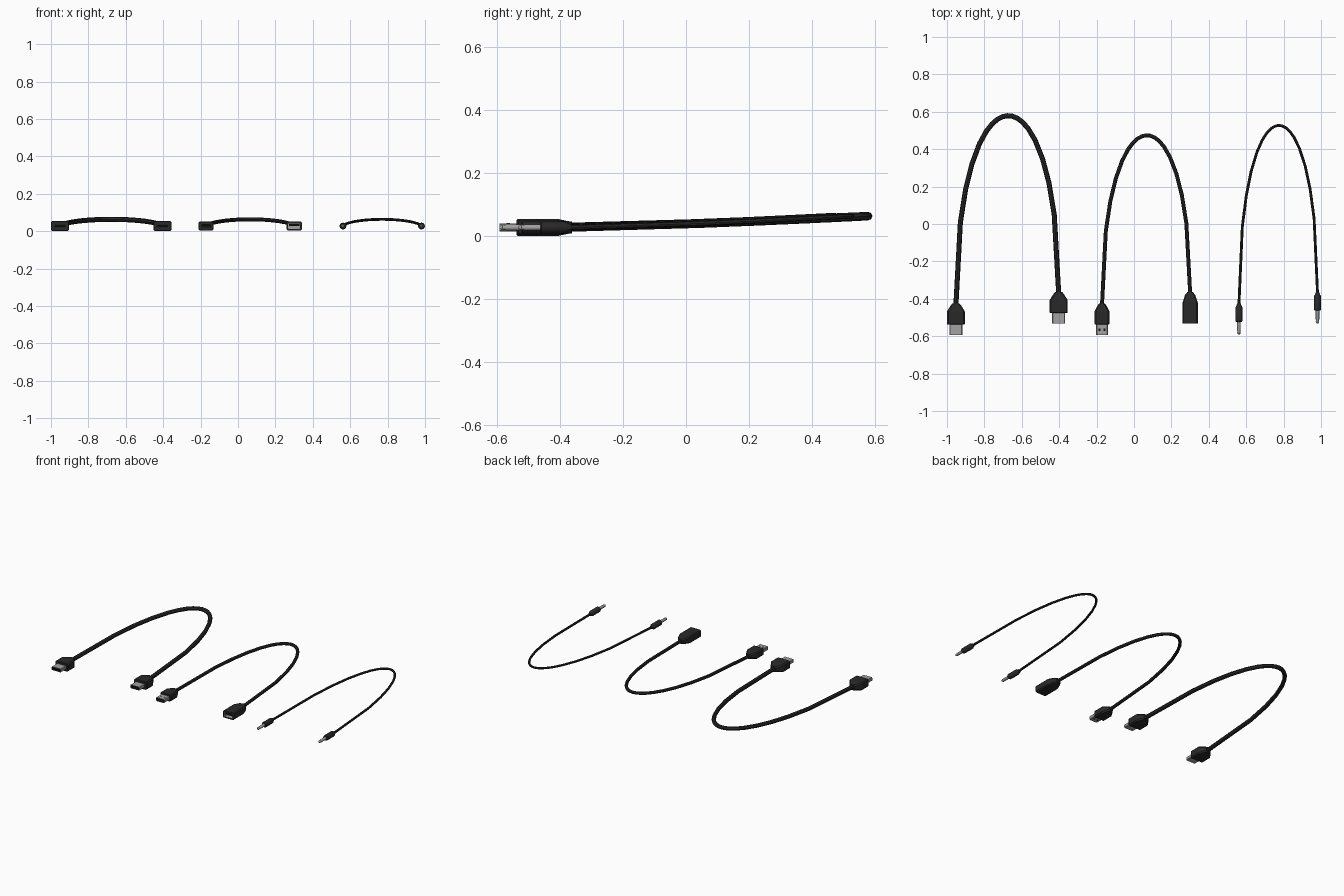
import bpy, bmesh, math
from mathutils import Vector

if "Cube" in bpy.data.objects:
    bpy.data.objects.remove(bpy.data.objects["Cube"])

def mat(name, r, g, b):
    m = bpy.data.materials.new(name)
    m.diffuse_color = (r, g, b, 1)
    m.use_nodes = True
    m.node_tree.nodes["Principled BSDF"].inputs["Base Color"].default_value = m.diffuse_color
    return m

BLACK = mat("black rubber", .022, .022, .022)
METAL = mat("grey metal", .36, .36, .36)
DARK = mat("dark plastic", .008, .008, .008)
ZC = .0275  # height of every connector axis

def rect(w, h, c):
    """Chamfered rectangle cross-section."""
    a, b = w / 2, h / 2
    return [(a, b - c), (a - c, b), (c - a, b), (-a, b - c),
            (-a, c - b), (c - a, -b), (a - c, -b), (a, c - b)]

def disc(r, n=12):
    return [(r * math.cos(2 * math.pi * i / n), r * math.sin(2 * math.pi * i / n)) for i in range(n)]

def loft(name, x, rings, mats, seg_mats=None, smooth=False):
    """Skin a list of (y, section) rings, capped at both ends."""
    bm = bmesh.new()
    vs = [[bm.verts.new((x + px, y, ZC + pz)) for px, pz in sec] for y, sec in rings]
    n = len(vs[0])
    for k in range(len(vs) - 1):
        for i in range(n):
            j = (i + 1) % n
            f = bm.faces.new((vs[k][i], vs[k][j], vs[k + 1][j], vs[k + 1][i]))
            f.material_index = seg_mats[k] if seg_mats else 0
    bm.faces.new(vs[0])
    f = bm.faces.new(vs[-1])
    f.material_index = seg_mats[-1] if seg_mats else 0
    bmesh.ops.recalc_face_normals(bm, faces=bm.faces)
    me = bpy.data.meshes.new(name)
    bm.to_mesh(me)
    bm.free()
    for m in mats:
        me.materials.append(m)
    o = bpy.data.objects.new(name, me)
    bpy.context.collection.objects.link(o)
    if smooth:
        finish(o)
    return o

def finish(o):
    bpy.ops.object.select_all(action='DESELECT')
    o.select_set(True)
    bpy.context.view_layer.objects.active = o
    if o.type == 'CURVE':
        bpy.ops.object.convert(target='MESH')
    bpy.ops.object.shade_smooth_by_angle(angle=math.radians(40))

def cable(name, x0, y0, x1, y1, apex, r):
    """Arched cable: long straight legs, finer steps round the bend."""
    h = (apex - (y0 + y1) / 8) / .75
    half = [0, .125, .19, .25, .31, .36, .4, .435, .47]
    ts = half + [.5] + [1 - t for t in reversed(half)]
    pts = [Vector((x0, y0 - .02, ZC))]
    for t in ts:
        s = 1 - t
        u = 3 * t * t * s + t ** 3
        y = s ** 3 * y0 + 3 * t * s * h + t ** 3 * y1
        pts.append(Vector((x0 + (x1 - x0) * u, y, ZC + .036 * (4 * t * s) ** 1.3)))
    pts.append(Vector((x1, y1 - .02, ZC)))
    cu = bpy.data.curves.new(name, 'CURVE')
    cu.dimensions = '3D'
    cu.bevel_depth, cu.bevel_resolution, cu.use_fill_caps = r, 2, True
    sp = cu.splines.new('POLY')
    sp.points.add(len(pts) - 1)
    for p, v in zip(sp.points, pts):
        p.co = (*v, 1)
    cu.materials.append(BLACK)
    o = bpy.data.objects.new(name, cu)
    bpy.context.collection.objects.link(o)
    finish(o)

def flat_plug(name, x, y, w, h, neck, shell_w, shell_h, tongue_z):
    """Moulded body, hollow metal shell and inner tongue; y is the body front."""
    loft(name + "_body", x, [
        (y, rect(w - .006, h - .006, .006)), (y + .004, rect(w, h, .007)),
        (y + .07, rect(w, h, .007)), (y + .1, rect(w * .62, h * .76, .008)),
        (y + .114, rect(neck * 1.15, neck * 1.15, neck * .3))], [BLACK])
    tip = y - .055
    loft(name + "_shell", x, [
        (y + .01, rect(shell_w, shell_h, .004)), (tip, rect(shell_w, shell_h, .004)),
        (tip, rect(shell_w - .006, shell_h - .006, .003)),
        (y - .005, rect(shell_w - .006, shell_h - .006, .003))],
        [METAL, DARK], [0, 0, 1, 1])
    t = loft(name + "_tongue", x, [(y, rect(shell_w - .016, .006, .001)),
                                   (tip + .006, rect(shell_w - .016, .006, .001))], [DARK])
    t.location.z = tongue_z

# Wide video cable
flat_plug("video_plug_left", -.952, -.538, .096, .054, .032, .07, .024, 0)
flat_plug("video_plug_right", -.403, -.477, .096, .054, .032, .07, .024, 0)
cable("video_cable", -.952, -.43, -.403, -.365, .579, .0135)

# Data extension cable: plug on the left
flat_plug("data_plug", -.171, -.538, .08, .048, .026, .062, .026, .005)
for s in (-1, 1):  # latch holes on both sides of the shell
    for face in (-1, 1):
        o = loft("data_plug_hole", -.171 + s * .013, [(-.571, rect(.011, .002, .0005)),
                                                       (-.56, rect(.011, .002, .0005))], [DARK])
        o.location.z = face * .0125

# Data socket on the right, hollow with a metal lining
loft("data_socket", .3, [
    (-.42, rect(.082, .048, .006)), (-.532, rect(.082, .048, .006)),
    (-.532, rect(.064, .03, .003)), (-.45, rect(.064, .03, .003))],
    [BLACK, METAL], [0, 0, 1, 1])
loft("data_socket_rear", .3, [
    (-.421, rect(.082, .048, .006)), (-.38, rect(.055, .038, .007)),
    (-.364, rect(.03, .03, .008))], [BLACK])
loft("data_socket_tongue", .3, [(-.45, rect(.056, .012, .001)),
                                (-.529, rect(.056, .012, .001))], [DARK]).location.z = .005
cable("data_cable", -.171, -.43, .3, -.365, .474, .0105)

# Thin audio cable: round grips and plain metal jacks with a necked tip
for side, x, y in (("left", .561, -.523), ("right", .981, -.463)):
    loft("audio_grip_" + side, x, [
        (y, disc(.015)), (y + .004, disc(.0185)), (y + .078, disc(.0185)),
        (y + .085, disc(.014)), (y + .098, disc(.010))], [BLACK], smooth=True)
    loft("audio_jack_" + side, x, [
        (y + .01, disc(.0095)), (y - .048, disc(.0095)), (y - .053, disc(.0075)),
        (y - .06, disc(.0095)), (y - .069, disc(.004))], [METAL], smooth=True)
cable("audio_cable", .561, -.43, .981, -.365, .527, .0075)
